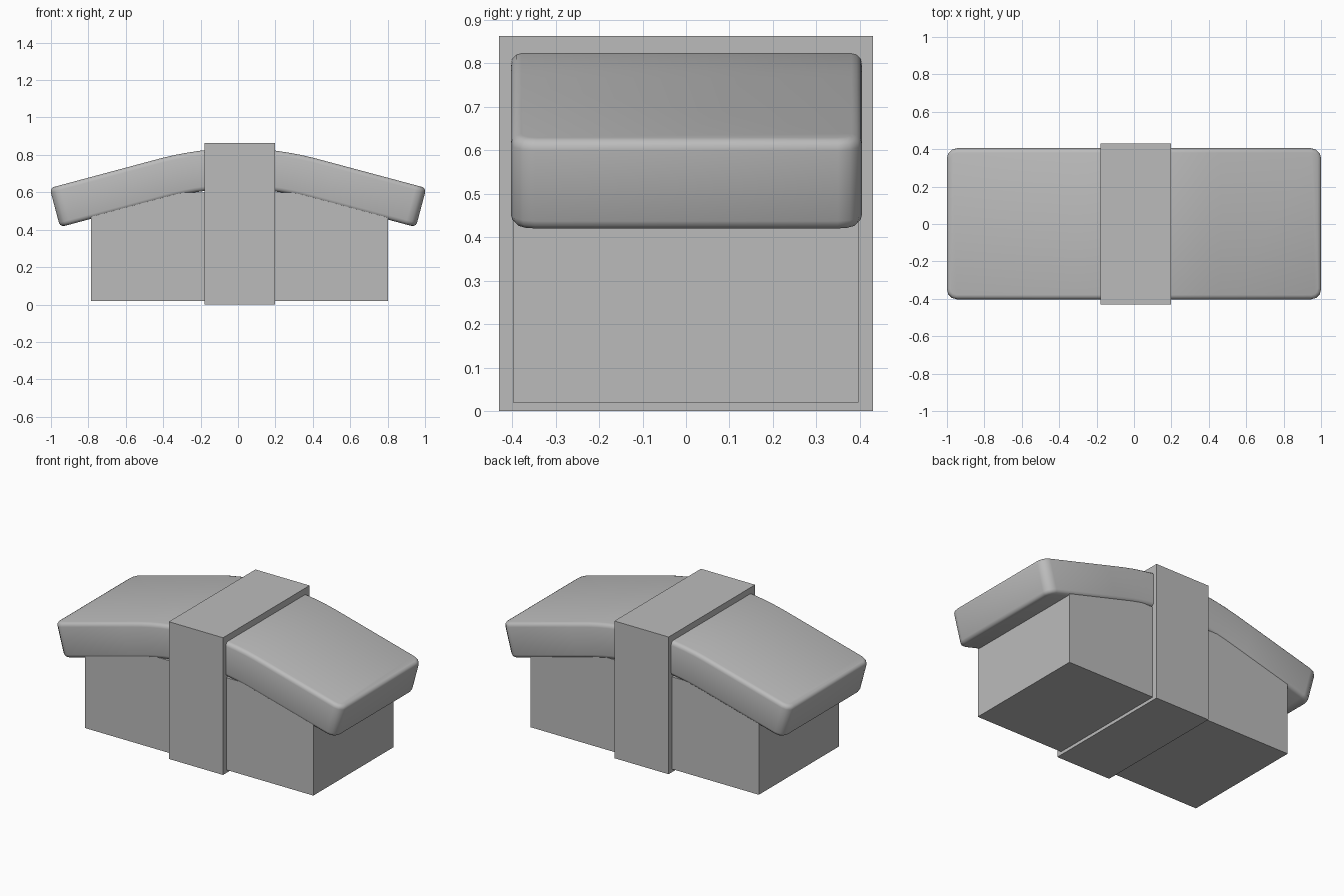
import bpy, bmesh, math

if "Cube" in bpy.data.objects:
    bpy.data.objects.remove(bpy.data.objects["Cube"])

grey = bpy.data.materials.new("plain grey")
grey.diffuse_color = (0.5, 0.5, 0.5, 1)
grey.use_nodes = True
grey.node_tree.nodes["Principled BSDF"].inputs["Base Color"].default_value = grey.diffuse_color


def finish(name, bm):
    bmesh.ops.recalc_face_normals(bm, faces=bm.faces[:])
    mesh = bpy.data.meshes.new(name)
    bm.to_mesh(mesh)
    bm.free()
    mesh.materials.append(grey)
    obj = bpy.data.objects.new(name, mesh)
    bpy.context.collection.objects.link(obj)
    return obj


def box(x0, x1, y0, y1, z0, z1):
    bm = bmesh.new()
    bmesh.ops.create_cube(bm, size=1)
    for v in bm.verts:
        v.co = ((x0 + x1) / 2 + v.co.x * (x1 - x0),
                (y0 + y1) / 2 + v.co.y * (y1 - y0),
                (z0 + z1) / 2 + v.co.z * (z1 - z0))
    return bm


# Lower body and the wide central band
finish("body", box(-0.785, 0.803, -0.398, 0.397, 0.02, 0.60))
finish("central_band", box(-0.18, 0.197, -0.43, 0.43, 0, 0.863))

# Padded cover: rounded slab, sliced along its length and bent over the middle
HALF_LEN, HALF_THICK = 0.979, 0.108
bm = box(-HALF_LEN, HALF_LEN, -0.403, 0.405, -HALF_THICK, HALF_THICK)
upright = [e for e in bm.edges if abs(e.verts[0].co.z - e.verts[1].co.z) > 0.1]
bmesh.ops.bevel(bm, geom=upright, offset=0.055, segments=3, profile=0.5, affect='EDGES')
for sign in (-1, 1):
    rim = [e for e in bm.edges
           if all(abs(v.co.z - sign * HALF_THICK) < 1e-4 for v in e.verts)]
    bmesh.ops.bevel(bm, geom=rim, offset=0.024, segments=3, profile=0.5, affect='EDGES')
for i in range(-8, 9):
    bmesh.ops.bisect_plane(bm, geom=bm.verts[:] + bm.edges[:] + bm.faces[:],
                           plane_co=(i * 0.0625, 0, 0), plane_no=(1, 0, 0))

SLOPE, BLEND, PEAK = 0.268, 0.40, 0.727
for v in bm.verts:
    x, t = v.co.x, v.co.z
    a = abs(x)
    inner = min(a, BLEND)
    mid_z = PEAK - SLOPE * (inner ** 2 / (2 * BLEND) + a - inner)
    angle = math.atan(SLOPE * inner / BLEND) * (1 if x >= 0 else -1)
    v.co.x = x + t * math.sin(angle)
    v.co.z = mid_z + t * math.cos(angle)
cover = finish("padded_cover", bm)
bpy.ops.object.select_all(action='DESELECT')
cover.select_set(True)
bpy.context.view_layer.objects.active = cover
bpy.ops.object.shade_smooth_by_angle(angle=math.radians(35))
